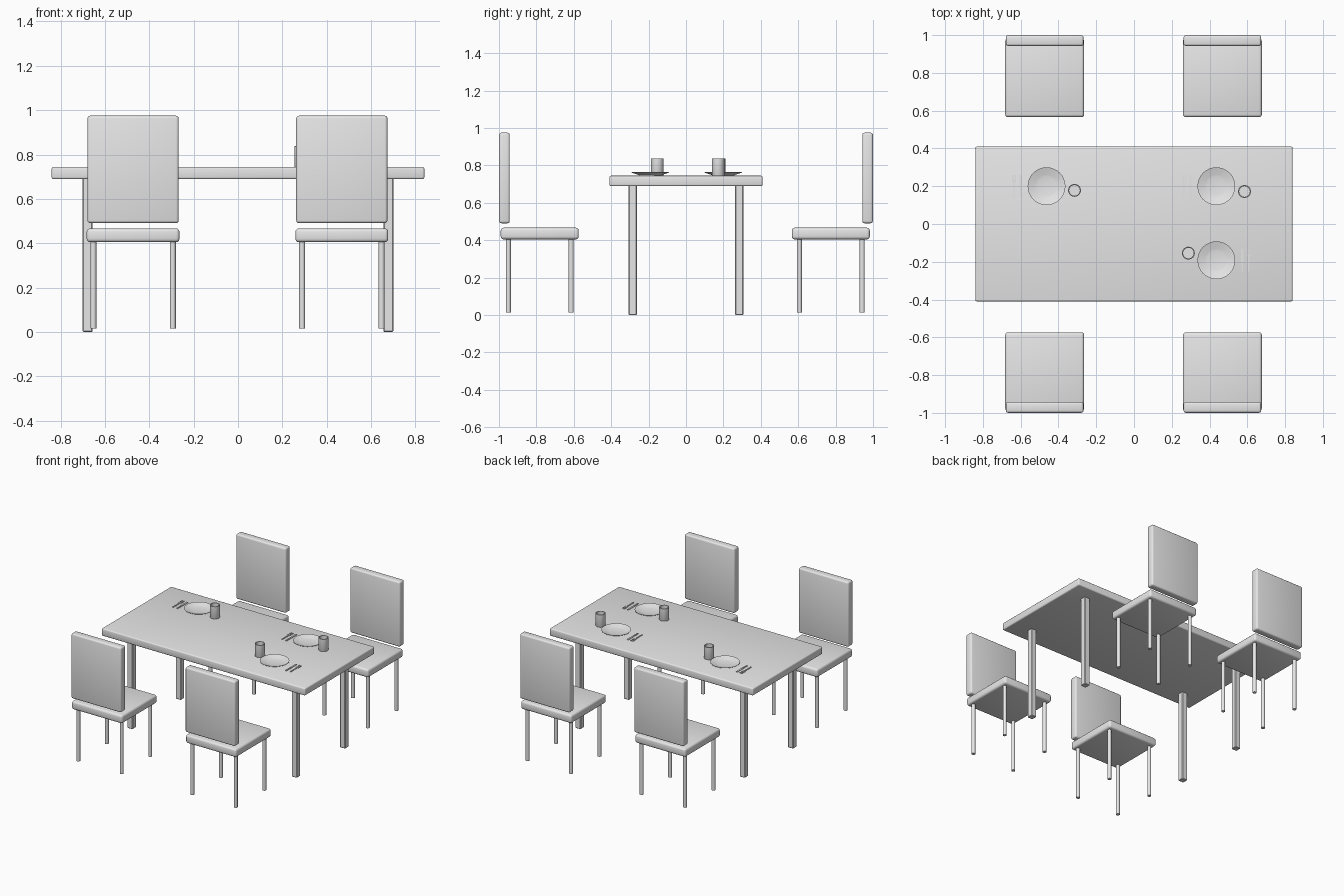
import bpy, bmesh, math
from mathutils import Matrix

if "Cube" in bpy.data.objects:
    bpy.data.objects.remove(bpy.data.objects["Cube"])

grey = bpy.data.materials.new("light_grey")
grey.diffuse_color = (0.8, 0.8, 0.8, 1)
grey.use_nodes = True
grey.node_tree.nodes["Principled BSDF"].inputs["Base Color"].default_value = grey.diffuse_color


def finish(name, bm):
    bmesh.ops.recalc_face_normals(bm, faces=bm.faces)
    me = bpy.data.meshes.new(name)
    bm.to_mesh(me)
    bm.free()
    me.materials.append(grey)
    ob = bpy.data.objects.new(name, me)
    bpy.context.collection.objects.link(ob)
    bpy.ops.object.select_all(action='DESELECT')
    ob.select_set(True)
    bpy.context.view_layer.objects.active = ob
    bpy.ops.object.shade_smooth_by_angle(angle=math.radians(35))
    return ob


def box(name, center, size, bevel=0.0, segments=3):
    bm = bmesh.new()
    bmesh.ops.create_cube(bm, size=1, matrix=Matrix.Translation(center) @ Matrix.Diagonal((*size, 1)))
    if bevel:
        bmesh.ops.bevel(bm, geom=bm.edges[:], offset=bevel, segments=segments,
                        profile=0.5, affect='EDGES')
    return finish(name, bm)


def rod(name, x, y, z0, z1, r):
    bm = bmesh.new()
    bmesh.ops.create_cone(bm, cap_ends=True, segments=16, radius1=r, radius2=r, depth=z1 - z0,
                          matrix=Matrix.Translation((x, y, (z0 + z1) / 2)))
    return finish(name, bm)


def lathe(name, x, y, z, profile, steps=32):
    bm = bmesh.new()
    verts = [bm.verts.new((r, 0, h)) for r, h in profile]
    edges = [bm.edges.new(p) for p in zip(verts, verts[1:])]
    bmesh.ops.spin(bm, geom=verts + edges, cent=(0, 0, 0), axis=(0, 0, 1),
                   angle=math.tau, steps=steps)
    bmesh.ops.remove_doubles(bm, verts=bm.verts, dist=1e-5)
    bmesh.ops.translate(bm, verts=bm.verts, vec=(x, y, z))
    return finish(name, bm)


# Table
TOP = 0.745
box("table_top", (0, 0, 0.717), (1.68, 0.82, 0.056), 0.009)
for sx in (-1, 1):
    for sy in (-1, 1):
        box("table_leg", (sx * 0.678, sy * 0.285, 0.347), (0.044, 0.044, 0.694), 0.004, 1)

# Chairs: side -1 stands in front of the table, side 1 behind it
for cx in (-0.473, 0.468):
    for side, cy in ((-1, -0.782), (1, 0.774)):
        box("chair_seat", (cx, cy, 0.436), (0.418, 0.417, 0.062), 0.015)
        box("chair_back", (cx, side * 0.971, 0.733), (0.411, 0.057, 0.484), 0.012)
        for lx in (-0.179, 0.179):
            for ly in (-0.168, 0.168):
                rod("chair_leg", cx + lx, cy + ly, 0.015, 0.41, 0.0135)

# Place settings: plate position, cup position, cutlery side
plate = [(0, 0.001), (0.055, 0.001), (0.062, 0.004), (0.1, 0.017),
         (0.1, 0.019), (0.062, 0.0075), (0.05, 0.005), (0, 0.004)]
cup = [(0, 0), (0.033, 0), (0.034, 0.002), (0.034, 0.092), (0.032, 0.093),
       (0.028, 0.092), (0.028, 0.008), (0, 0.008)]
settings = [((-0.463, 0.20), (-0.315, 0.178), -1),
            ((0.436, 0.20), (0.585, 0.172), -1),
            ((0.436, -0.192), (0.288, -0.154), 1)]
for (px, py), (ux, uy), side in settings:
    lathe("plate", px, py, TOP, plate)
    lathe("cup", ux, uy, TOP, cup)
    # Knife
    kx = px + side * 0.137
    box("knife_handle", (kx, py - 0.035, TOP + 0.003), (0.009, 0.05, 0.006))
    box("knife_blade", (kx, py + 0.025, TOP + 0.003), (0.012, 0.07, 0.004))
    # Fork
    fx = px + side * 0.172
    box("fork_handle", (fx, py - 0.02, TOP + 0.003), (0.007, 0.08, 0.005))
    box("fork_neck", (fx, py + 0.025, TOP + 0.003), (0.02, 0.012, 0.004))
    for t in (-0.008, 0, 0.008):
        box("fork_tine", (fx + t, py + 0.045, TOP + 0.003), (0.004, 0.03, 0.004))
